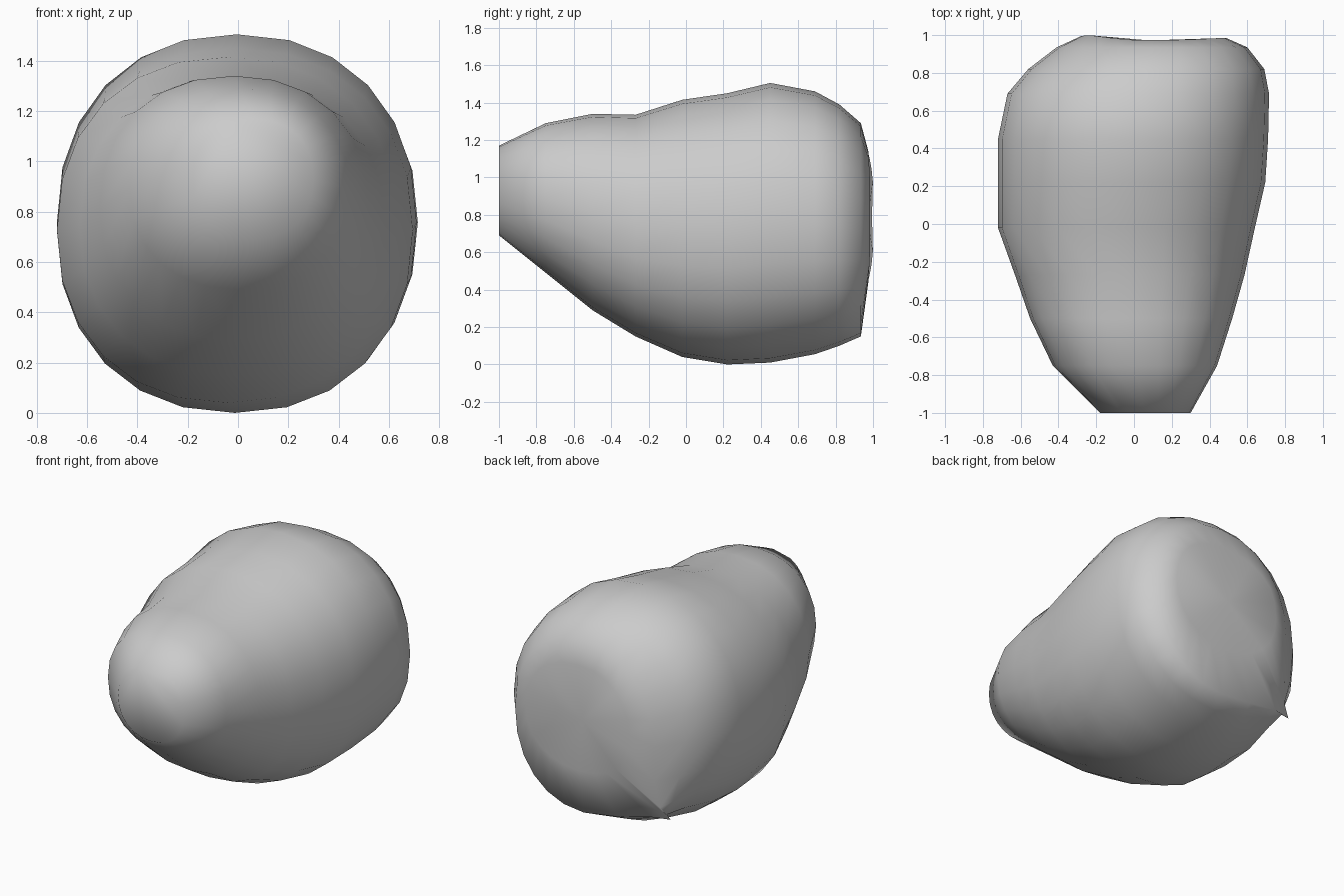
import bpy, bmesh
from math import sin, cos, radians, pi

if "Cube" in bpy.data.objects:
    bpy.data.objects.remove(bpy.data.objects["Cube"])

SIDES = 24
# y, x left, x right, z bottom, z top
SECTIONS = [
    (-1.00, -0.18, 0.30, 0.69, 1.17),
    (-0.75, -0.43, 0.44, 0.49, 1.29),
    (-0.50, -0.55, 0.52, 0.29, 1.34),
    (-0.27, -0.63, 0.585, 0.15, 1.335),
    (-0.02, -0.72, 0.64, 0.04, 1.415),
    (0.22, -0.72, 0.695, 0.00, 1.45),
    (0.45, -0.72, 0.71, 0.01, 1.505),
    (0.69, -0.67, 0.715, 0.055, 1.46),
    (0.82, -0.56, 0.69, 0.10, 1.39),
    (0.935, -0.41, 0.60, 0.15, 1.29),
    (0.975, -0.28, 0.49, 0.44, 1.14),
]


def soft(v, n=2.2):
    """Slightly squared circle coordinate."""
    return (1 if v >= 0 else -1) * abs(v) ** (2 / n)


def ring(bm, y, xl, xr, zb, zt):
    cx, cz, rx, rz = (xl + xr) / 2, (zb + zt) / 2, (xr - xl) / 2, (zt - zb) / 2
    return [bm.verts.new((cx + rx * soft(cos(a)), y, cz + rz * soft(sin(a))))
            for a in (2 * pi * i / SIDES for i in range(SIDES))]


bm = bmesh.new()
rings = [ring(bm, *s) for s in SECTIONS]

# Pinched corner at the lower left of the back
for r, weight in ((8, 0.6), (9, 1.0)):
    for i, v in enumerate(rings[r]):
        w = weight * max(0, 1 - abs(i - 15) / 2.5)
        v.co.x += (-0.49 - v.co.x) * w
        v.co.y += (0.86 - v.co.y) * w
        v.co.z += (0.23 - v.co.z) * w

# Uneven back end: bulges left and right, shallow in the middle
for v in rings[-1]:
    v.co.y += 0.025 * max(0, 1 - abs(v.co.x + 0.24) / 0.2)
    v.co.y += 0.01 * max(0, 1 - abs(v.co.x - 0.47) / 0.2)

# Skin between the sections
for a, b in zip(rings, rings[1:]):
    for i in range(SIDES):
        j = (i + 1) % SIDES
        bm.faces.new((a[i], a[j], b[j], b[i]))

# Front tip: fan of faces gathered at one point near the top, giving pleats
first = rings[0]
top = 7
first[top].co.x = -0.03
first[top].co.z = 1.15
for k in range(1, SIDES - 1):
    bm.faces.new((first[top], first[(top + k + 1) % SIDES], first[(top + k) % SIDES]))

# Back end: closed with a shallow central point
mid = bm.verts.new((0.08, 0.972, 0.78))
for i in range(SIDES):
    bm.faces.new((rings[-1][i], rings[-1][(i + 1) % SIDES], mid))

bmesh.ops.recalc_face_normals(bm, faces=bm.faces)
for f in bm.faces:
    f.smooth = True
mesh = bpy.data.meshes.new("boulder")
bm.to_mesh(mesh)
bm.free()
obj = bpy.data.objects.new("boulder", mesh)
bpy.context.collection.objects.link(obj)
